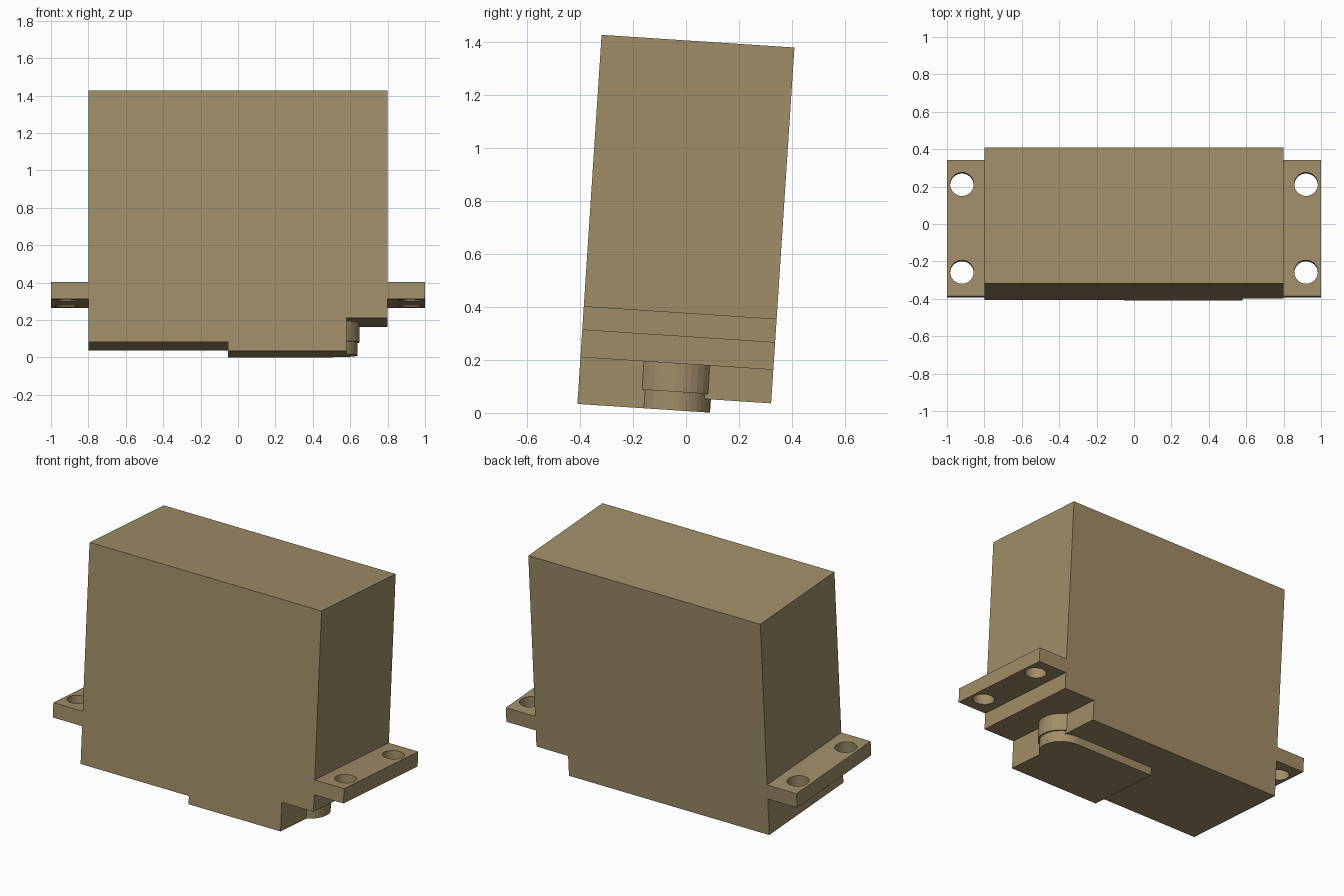
import bpy, bmesh, math
from mathutils import Matrix, Vector

if "Cube" in bpy.data.objects:
    bpy.data.objects.remove(bpy.data.objects["Cube"], do_unlink=True)

TAN = (0.35, 0.27, 0.14, 1)
tan = bpy.data.materials.new("tan_plastic")
tan.use_nodes = True
tan.diffuse_color = TAN
tan.node_tree.nodes["Principled BSDF"].inputs["Base Color"].default_value = TAN

# The whole case leans slightly backwards
LEAN = Matrix.Translation((0, -0.046, 0.01)) @ Matrix.Rotation(math.radians(-3.75), 4, 'X')
HALF_DEPTH = 0.365
BOSS_X = 0.503
BOSS_R = 0.137


def prism(name, outline, direction):
    """Extrude a closed outline of points along a direction."""
    bm = bmesh.new()
    face = bm.faces.new([bm.verts.new(p) for p in outline])
    moved = bmesh.ops.extrude_face_region(bm, geom=[face])["geom"]
    verts = [g for g in moved if isinstance(g, bmesh.types.BMVert)]
    bmesh.ops.translate(bm, verts=verts, vec=Vector(direction))
    bmesh.ops.recalc_face_normals(bm, faces=bm.faces)
    mesh = bpy.data.meshes.new(name)
    bm.to_mesh(mesh)
    bm.free()
    mesh.materials.append(tan)
    obj = bpy.data.objects.new(name, mesh)
    obj.matrix_world = LEAN
    bpy.context.collection.objects.link(obj)
    return obj


def circle(x, y, z, r, n=32):
    return [(x + r * math.cos(2 * math.pi * i / n),
             y + r * math.sin(2 * math.pi * i / n), z) for i in range(n)]


# Case: side profile with a step below the shaft end
profile = [(-0.798, 0.05), (0.58, 0.05), (0.58, 0.177),
           (0.798, 0.177), (0.798, 1.397), (-0.798, 1.397)]
prism("case", [(x, -HALF_DEPTH, z) for x, z in profile], (0, 2 * HALF_DEPTH, 0))

# Raised bottom plate, wrapped around the shaft boss
start = -math.acos((0.58 - BOSS_X) / BOSS_R)
steps = 14
arc = []
for i in range(steps + 1):
    t = start + (math.pi / 2 - start) * i / steps
    arc.append((BOSS_X + BOSS_R * math.cos(t), BOSS_R * math.sin(t), 0))
plate = [(-0.053, -HALF_DEPTH, 0), (0.58, -HALF_DEPTH, 0)] + arc + [(-0.053, BOSS_R, 0)]
prism("bottom_plate", plate, (0, 0, 0.055))

# Shaft boss in two diameters
prism("boss_lower", circle(BOSS_X, 0, 0.02, BOSS_R), (0, 0, 0.06))
prism("boss_upper", circle(BOSS_X, 0, 0.07, 0.147), (0, 0, 0.12))

# Mounting flanges, each with two screw holes
for side, sign in (("left", 1), ("right", -1)):
    corners = [(0.79, -1), (1.0, -1), (1.0, 1), (0.79, 1)]
    flange = prism(side + "_flange",
                   [(sign * x, y * HALF_DEPTH, 0.28) for x, y in corners], (0, 0, 0.09))
    for y in (-0.235, 0.235):
        cutter = prism("hole_cutter", circle(sign * 0.92, y, 0.2, 0.063), (0, 0, 0.3))
        cutter.hide_render = True
        cut = flange.modifiers.new("screw_hole", 'BOOLEAN')
        cut.operation = 'DIFFERENCE'
        cut.solver = 'EXACT'
        cut.object = cutter
        bpy.context.view_layer.objects.active = flange
        bpy.ops.object.modifier_apply(modifier=cut.name)
        bpy.data.objects.remove(cutter, do_unlink=True)
